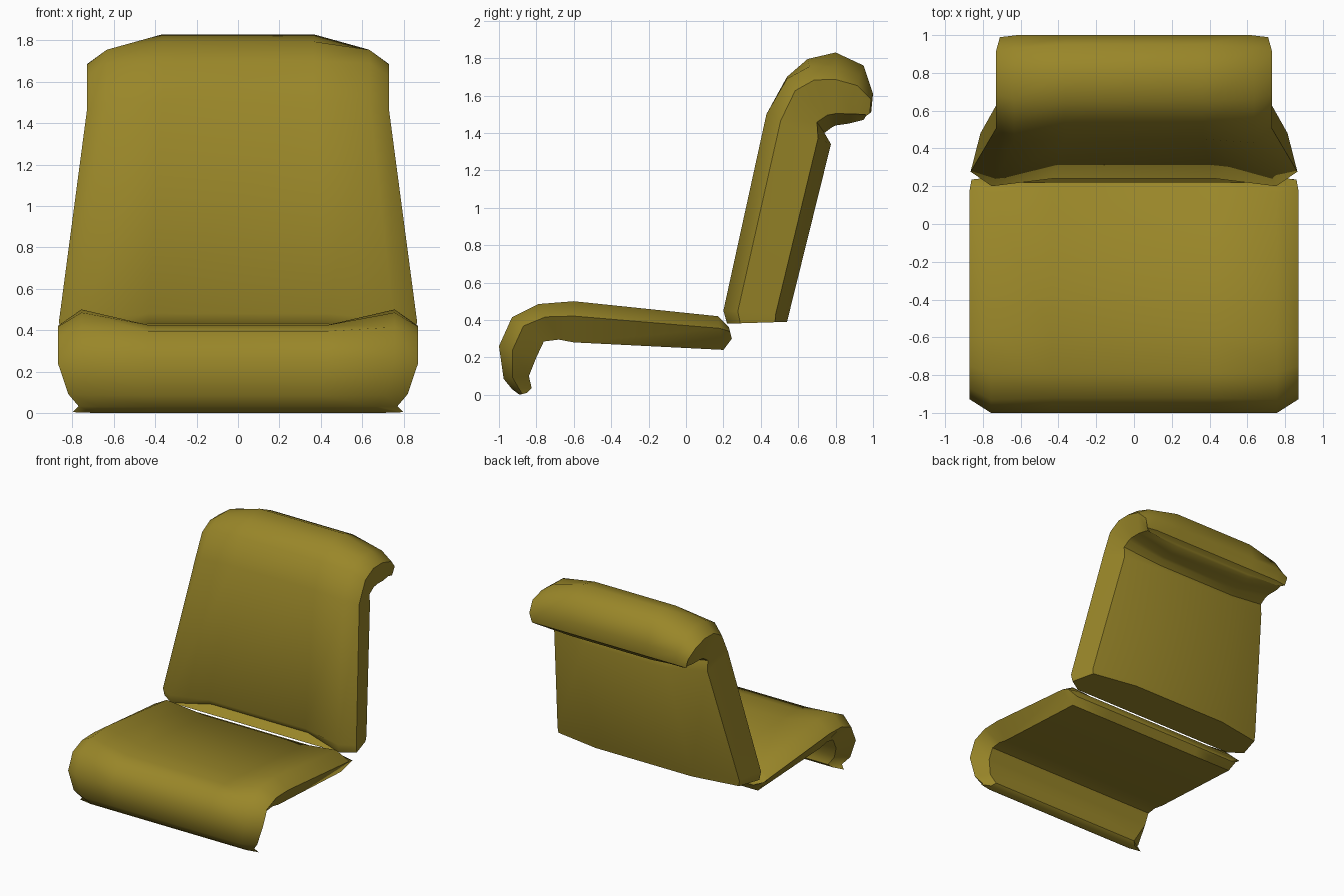
import bpy
import bmesh
import math
from mathutils import Vector

cube = bpy.data.objects.get("Cube")
if cube:
    bpy.data.objects.remove(cube)

olive = bpy.data.materials.new("olive_upholstery")
olive.use_nodes = True
colour = (0.32, 0.24, 0.022, 1)
olive.diffuse_color = colour
olive.node_tree.nodes["Principled BSDF"].inputs["Base Color"].default_value = colour


def padded_part(name, stations, side, under):
    """Loft a padded shell along a path seen from the side.
    Station: outer point, inner point, half width, offset of the middle (y, z).
    side / under: (fraction of width, fraction of depth) of the flank points."""
    bm = bmesh.new()
    rings = []
    for outer, inner, width, middle in stations:
        outer, inner, middle = Vector(outer), Vector(inner), Vector(middle)
        half = [(0.5, outer + middle), (0.87, outer),
                (side[0], outer.lerp(inner, side[1])),
                (under[0], outer.lerp(inner, under[1])), (0.5, inner)]
        loop = half + [(-f, p) for f, p in reversed(half)]
        rings.append([bm.verts.new((f * width, p.x, p.y)) for f, p in loop])
    for a, b in zip(rings, rings[1:]):
        for i in range(len(a)):
            j = (i + 1) % len(a)
            bm.faces.new((a[i], a[j], b[j], b[i]))
    # Close both ends with strips of quads
    for ring in (rings[0], rings[-1]):
        n = len(ring)
        for i in range(n // 2 - 1):
            bm.faces.new((ring[i], ring[i + 1], ring[n - 2 - i], ring[n - 1 - i]))
    bmesh.ops.recalc_face_normals(bm, faces=bm.faces)
    mesh = bpy.data.meshes.new(name)
    bm.to_mesh(mesh)
    bm.free()
    mesh.materials.append(olive)
    part = bpy.data.objects.new(name, mesh)
    bpy.context.collection.objects.link(part)
    bpy.ops.object.select_all(action="DESELECT")
    part.select_set(True)
    bpy.context.view_layer.objects.active = part
    bpy.ops.object.shade_smooth_by_angle(angle=math.radians(48))
    return part


# Seat cushion: dished top, front edge curling down into a lip
padded_part("seat_cushion", [
    ((0.23, 0.36), (0.245, 0.30), 0.86, (0, -0.03)),
    ((0.17, 0.42), (0.20, 0.24), 0.87, (0.03, -0.05)),
    ((-0.60, 0.50), (-0.60, 0.28), 0.87, (0, -0.075)),
    ((-0.79, 0.485), (-0.68, 0.295), 0.87, (0, -0.06)),
    ((-0.93, 0.415), (-0.76, 0.285), 0.87, (0.01, -0.02)),
    ((-1.0, 0.26), (-0.80, 0.20), 0.87, (0, 0)),
    ((-0.975, 0.085), (-0.84, 0.10), 0.82, (0, 0)),
    ((-0.93, 0.03), (-0.825, 0.035), 0.77, (0, 0)),
    ((-0.89, 0.0), (-0.85, 0.01), 0.80, (0, 0)),
], side=(1, 0.36), under=(0.9, 1))

# Backrest: tapered shell, top rolling backwards into a headroll
padded_part("backrest", [
    ((0.22, 0.38), (0.54, 0.39), 0.86, (0.06, 0.05)),
    ((0.20, 0.45), (0.55, 0.43), 0.865, (0.04, 0.03)),
    ((0.43, 1.50), (0.775, 1.34), 0.73, (0.02, 0)),
    ((0.54, 1.69), (0.74, 1.40), 0.73, (0, 0.01)),
    ((0.66, 1.755), (0.78, 1.43), 0.73, (-0.01, 0.04)),
    ((0.80, 1.755), (0.80, 1.44), 0.73, (0, 0.075)),
    ((0.93, 1.71), (0.87, 1.45), 0.73, (0.02, 0.05)),
    ((1.0, 1.61), (0.95, 1.47), 0.71, (0, 0)),
    ((0.99, 1.51), (0.955, 1.485), 0.69, (0, 0)),
], side=(1, 0.22), under=(0.94, 0.8))
